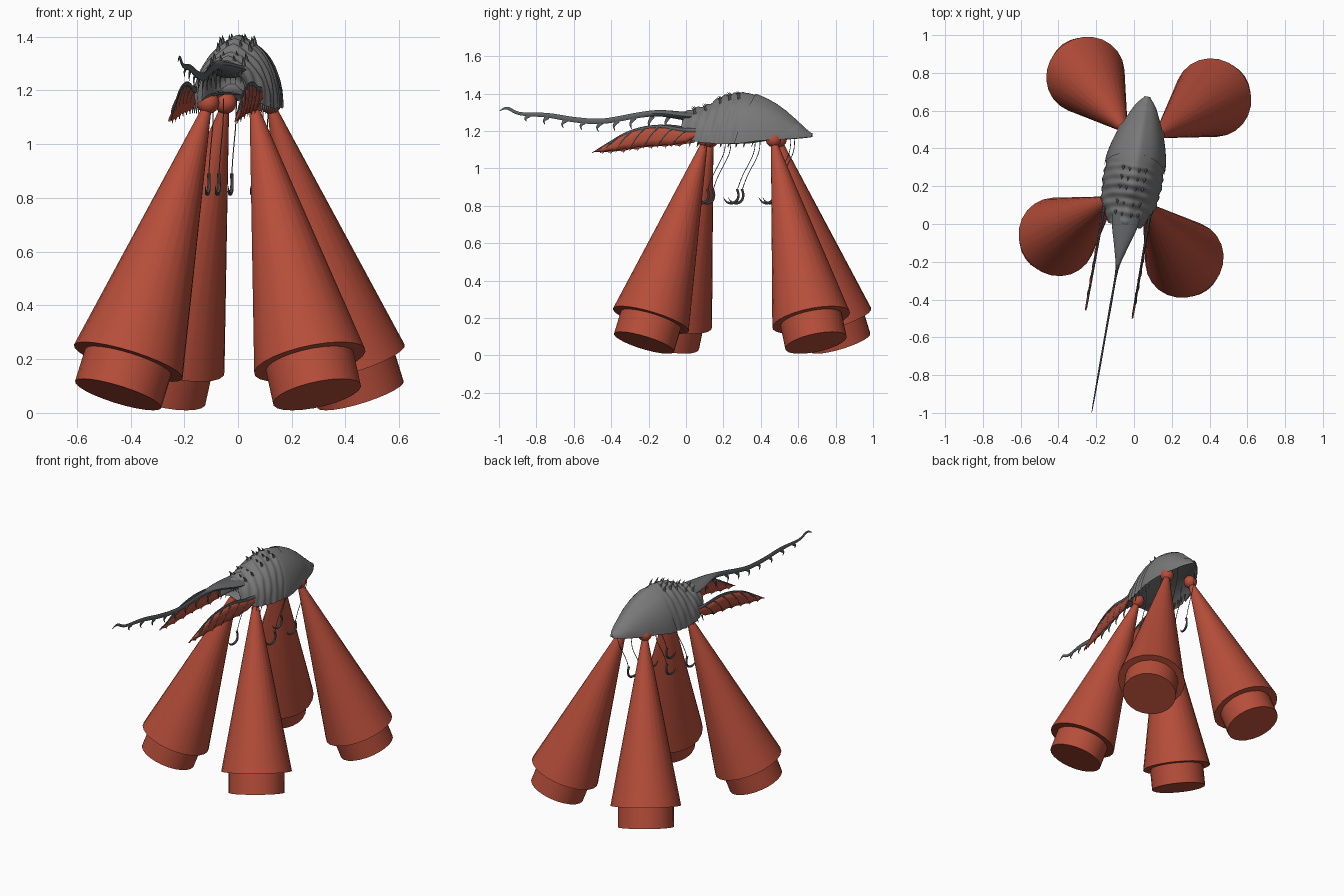
import bpy, bmesh, math
from mathutils import Vector, Matrix

if "Cube" in bpy.data.objects:
    bpy.data.objects.remove(bpy.data.objects["Cube"])

# The whole creature is turned 10 degrees about z; parts are built in its own frame
TURN = Matrix.Translation((-0.048, 0, 0)) @ Matrix.Rotation(math.radians(-10), 4, 'Z')

def material(name, rgb):
    m = bpy.data.materials.new(name)
    m.diffuse_color = (*rgb, 1)
    m.use_nodes = True
    m.node_tree.nodes["Principled BSDF"].inputs["Base Color"].default_value = m.diffuse_color
    return m

RED = material("red", (0.47, 0.075, 0.042))
GREY = material("shell grey", (0.19, 0.19, 0.19))
DARK = material("horn grey", (0.12, 0.125, 0.13))

def finish(name, bm, mat, angle=40):
    bmesh.ops.remove_doubles(bm, verts=bm.verts, dist=1e-5)
    bmesh.ops.recalc_face_normals(bm, faces=bm.faces)
    bm.transform(TURN)
    me = bpy.data.meshes.new(name)
    bm.to_mesh(me)
    bm.free()
    me.materials.append(mat)
    ob = bpy.data.objects.new(name, me)
    bpy.context.collection.objects.link(ob)
    bpy.ops.object.select_all(action='DESELECT')
    bpy.context.view_layer.objects.active = ob
    ob.select_set(True)
    bpy.ops.object.shade_smooth_by_angle(angle=math.radians(angle))
    return ob

def spline(rows, steps):
    """Catmull-Rom through rows of numbers"""
    out = []
    n = len(rows)
    for i in range(n - 1):
        a, b, c, d = (rows[min(max(i + k, 0), n - 1)] for k in (-1, 0, 1, 2))
        for s in range(steps):
            t = s / steps
            out.append([0.5 * (2 * q + (r - p) * t + (2 * p - 5 * q + 4 * r - w) * t * t
                        + (3 * q - p - 3 * r + w) * t ** 3) for p, q, r, w in zip(a, b, c, d)])
    out.append(list(rows[-1]))
    return out

def loft(bm, rings):
    loops = [[bm.verts.new(p) for p in r] for r in rings]
    n = len(loops[0])
    for a, b in zip(loops, loops[1:]):
        for i in range(n):
            j = (i + 1) % n
            bm.faces.new((a[i], a[j], b[j], b[i]))
    bm.faces.new(loops[0])
    bm.faces.new(loops[-1])

def tube(bm, rows, steps=4, n=8):
    """Swept tube; rows are (side, along, height, side radius, upright radius)"""
    pts = spline(rows, steps)
    rings = []
    side = Vector((1, 0, 0))
    for i, p in enumerate(pts):
        a, b = pts[max(i - 1, 0)], pts[min(i + 1, len(pts) - 1)]
        tan = (Vector(b[:3]) - Vector(a[:3])).normalized()
        up = tan.cross(side).normalized()
        rings.append([Vector(p[:3]) + side * math.cos(k * math.tau / n) * max(p[3], 5e-4)
                      + up * math.sin(k * math.tau / n) * max(p[4], 5e-4) for k in range(n)])
    loft(bm, rings)

# Legs: long cone, foot drum and ball joint
for sx, sname in ((-1, "left"), (1, "right")):
    for sy, u, fname in ((-1, 0.12, "front"), (1, 0.49, "rear")):
        top = Vector((sx * 0.085, u, 1.15))
        rim = Vector((sx * 0.343, u + sy * 0.25, 0.19))
        d = (rim - top).normalized()
        rot = d.to_track_quat('Z', 'Y').to_matrix().to_4x4()
        length = (rim - top).length
        bm = bmesh.new()
        rings = []
        for t, r in ((0, 0.014), (length, 0.212), (length, 0.168), (length + 0.13, 0.168)):
            rings.append([top + rot.to_3x3() @ Vector((r * math.cos(k * math.tau / 24),
                          r * math.sin(k * math.tau / 24), t)) for k in range(24)])
        loft(bm, rings)
        finish(f"{fname}_{sname}_leg", bm, RED)
        bm = bmesh.new()
        bmesh.ops.create_uvsphere(bm, u_segments=20, v_segments=12, radius=0.042,
                                  matrix=Matrix.Translation(top + Vector((0, 0, 0.005))))
        finish(f"{fname}_{sname}_ball_joint", bm, RED)

# Body shell: (along, half width, bottom, top)
profile = [(-0.01, .088, 1.16, 1.295), (.05, .12, 1.15, 1.31), (.1, .145, 1.14, 1.32),
           (.16, .152, 1.135, 1.35), (.22, .158, 1.13, 1.378), (.3, .156, 1.135, 1.39),
           (.35, .153, 1.14, 1.385), (.42, .138, 1.15, 1.362), (.5, .112, 1.155, 1.322),
           (.58, .076, 1.16, 1.263), (.64, .045, 1.165, 1.21), (.685, .006, 1.17, 1.178)]

def section(u, w, zb, zt, scale=1.0):
    ring = []
    for k in range(25):
        t = math.pi * k / 24
        # wrinkles only on the front half, swept back towards the crest
        wave = u - 0.05 * math.sin(t)
        fade = min(1, max(0, (0.33 - u) / 0.04))
        g = 1 + fade * (0.022 * math.sin(wave * math.tau / 0.05) + 0.012 * math.sin(9 * t) * math.sin(wave * 60))
        peak = 0.015 * max(0, 1 - abs(math.cos(t)) * 3) * min(1, w / .15)
        ring.append((w * math.cos(t) * g, u, zb + (zt - zb) * math.sin(t) * g + peak))
    for k in range(1, 12):
        t = math.pi * k / 12
        ring.append((-w * 0.93 * math.cos(t), u, zb + 0.25 * (zt - zb) * math.sin(t)))
    c = Vector((0, u, 1.235))
    return [c + (Vector(p) - c) * scale for p in ring]

rings = []
first = profile[0]
for du, s in ((.15, .25), (.13, .6), (.07, .78), (.01, .88)):   # mouth hollow
    rings.append([p + Vector((0, du, 0)) for p in section(*first, s)])
rings += [section(*row) for row in spline(profile, 8)]
bm = bmesh.new()
loft(bm, rings)
finish("body_shell", bm, GREY, 50)

# Smooth rear cover with an arched front rim lying over the wrinkled part
bm = bmesh.new()
rows = [r for r in spline(profile, 6) if r[0] > 0.28]
grid = []
for i, (u, w, zb, zt) in enumerate(rows):
    line = []
    for k in range(25):
        t = math.pi * k / 24
        sweep = 0.09 * math.sin(t) * (1 - i / (len(rows) - 1)) ** 2
        uu = u + sweep
        near = min(range(len(rows) - 1), key=lambda q: abs(rows[q][0] - uu + 0.01))
        a, b = rows[near], rows[near + 1]
        f = min(max((uu - a[0]) / (b[0] - a[0]), 0), 1)
        w2, b2, t2 = (a[j] + (b[j] - a[j]) * f for j in (1, 2, 3))
        line.append(bm.verts.new(((w2 + .006) * math.cos(t), uu,
                                  b2 - .002 + (t2 - b2 + .009) * math.sin(t)
                                  + 0.015 * max(0, 1 - abs(math.cos(t)) * 3) * min(1, w2 / .15))))
    grid.append(line)
for a, b in zip(grid, grid[1:]):
    for k in range(24):
        bm.faces.new((a[k], a[k + 1], b[k + 1], b[k]))
finish("rear_cover", bm, GREY, 60)

# Spines on the back, lower edge bristles and mouth teeth
bm = bmesh.new()
for u, z in ((.06, 1.30), (.12, 1.315), (.2, 1.355), (.25, 1.375), (.3, 1.38)):
    for v in (-.06, -.025, .025, .06):
        zz = z - 1.4 * v * v * 1.6
        tube(bm, [(v, u, zz, .009, .009), (v, u - .008, zz + .02, .005, .005),
                  (v, u - .022, zz + .034, 0, 0)], 2, 6)
for s in (-1, 1):
    for i in range(8):
        u = .05 + .042 * i
        tube(bm, [(s * .13, u, 1.15, .006, .006), (s * .13, u - .012, 1.112, 0, 0)], 2, 6)
for i in range(7):
    v = -.06 + .02 * i
    tube(bm, [(v, -.005, 1.285 - 3 * v * v, .005, .005), (v, 0, 1.225, 0, 0)], 2, 6)
finish("spines", bm, GREY)

# Tail: broad base narrowing to a thin wavy whip with hooked thorns
tail = [(0, .1, 1.275, .07, .03), (0, 0, 1.28, .07, .024), (0, -.14, 1.295, .032, .018),
        (0, -.25, 1.286, .008, .016), (0, -.45, 1.253, .006, .015), (0, -.6, 1.26, .005, .015),
        (0, -.75, 1.284, .005, .013), (0, -.9, 1.293, .004, .009), (0, -.97, 1.322, .003, .008),
        (0, -1.012, 1.308, .001, .001)]
bm = bmesh.new()
tube(bm, tail, 6, 10)
for u, z, h in ((-.1, 1.28, .075), (-.19, 1.28, .075), (-.29, 1.27, .06), (-.38, 1.255, .055),
                (-.47, 1.245, .05), (-.56, 1.25, .045), (-.66, 1.26, .045), (-.76, 1.275, .04),
                (-.86, 1.285, .035)):
    tube(bm, [(0, u + .01, z, .004, .014), (0, u - .012, z - .5 * h, .003, .007),
              (0, u - .005, z - h, .001, .001)], 3, 6)
finish("tail", bm, DARK)

# Side fins: arched spar, slanted ribs and a red membrane
edge = spline([(.1, 1.20, 1.165), (0, 1.207, 1.128), (-.1, 1.224, 1.118), (-.2, 1.218, 1.112),
               (-.3, 1.19, 1.098), (-.4, 1.135, 1.086), (-.475, 1.09, 1.085)], 4)
for s, sname in ((-1, "left"), (1, "right")):
    bm = bmesh.new()
    v = s * .122
    m = len(edge) - 1
    tube(bm, [(v, e[0], e[1], .007 - .005 * i / m, .013 - .01 * i / m)
              for i, e in enumerate(edge)], 1, 8)
    for i in range(3, m - 3, 3):
        a, b = edge[i], edge[i + 3]
        tube(bm, [(v, a[0], a[1], .005, .008),
                  (v + s * .008, (a[0] + b[0]) / 2 - .012, (a[1] + b[2]) / 2, .004, .005),
                  (v, b[0] - .01, b[2] - .008, .001, .001)], 3, 6)
    finish(f"{sname}_fin_ribs", bm, DARK)
    bm = bmesh.new()
    sheet = []
    for i, e in enumerate(edge):
        scallop = .007 * abs(math.sin(math.pi * i / 3))
        sheet.append([bm.verts.new((v + s * .008 * math.sin(math.pi * k / 3), e[0] - .012 * k / 3,
                      e[1] + (e[2] + scallop - e[1]) * k / 3)) for k in range(4)])
    for a, b in zip(sheet, sheet[1:]):
        for k in range(3):
            bm.faces.new((a[k], a[k + 1], b[k + 1], b[k]))
    ob = finish(f"{sname}_fin_membrane", bm, RED)
    sol = ob.modifiers.new("thickness", 'SOLIDIFY')
    sol.thickness = .004
    sol.offset = 0

# Fish hooks hanging on thin lines below the body
for s, sname in ((-1, "left"), (1, "right")):
    for u, v, row in ((.23, .085, "front"), (.39, .075, "middle"), (.58, .06, "rear")):
        x = s * v
        bm = bmesh.new()
        tube(bm, [(x, u, 1.17, .002, .002), (x, u - .01, 1.08, .002, .002),
                  (x, u - .07, .96, .002, .002), (x, u - .1, .88, .002, .002)], 4, 5)
        tube(bm, [(x, u - .1, .89, .007, .007), (x, u - .092, .86, .006, .006),
                  (x, u - .1, .83, .007, .007), (x, u - .125, .815, .007, .007),
                  (x, u - .155, .82, .005, .005), (x, u - .175, .845, 0, 0)], 4, 8)
        finish(f"{row}_{sname}_hook", bm, DARK)
